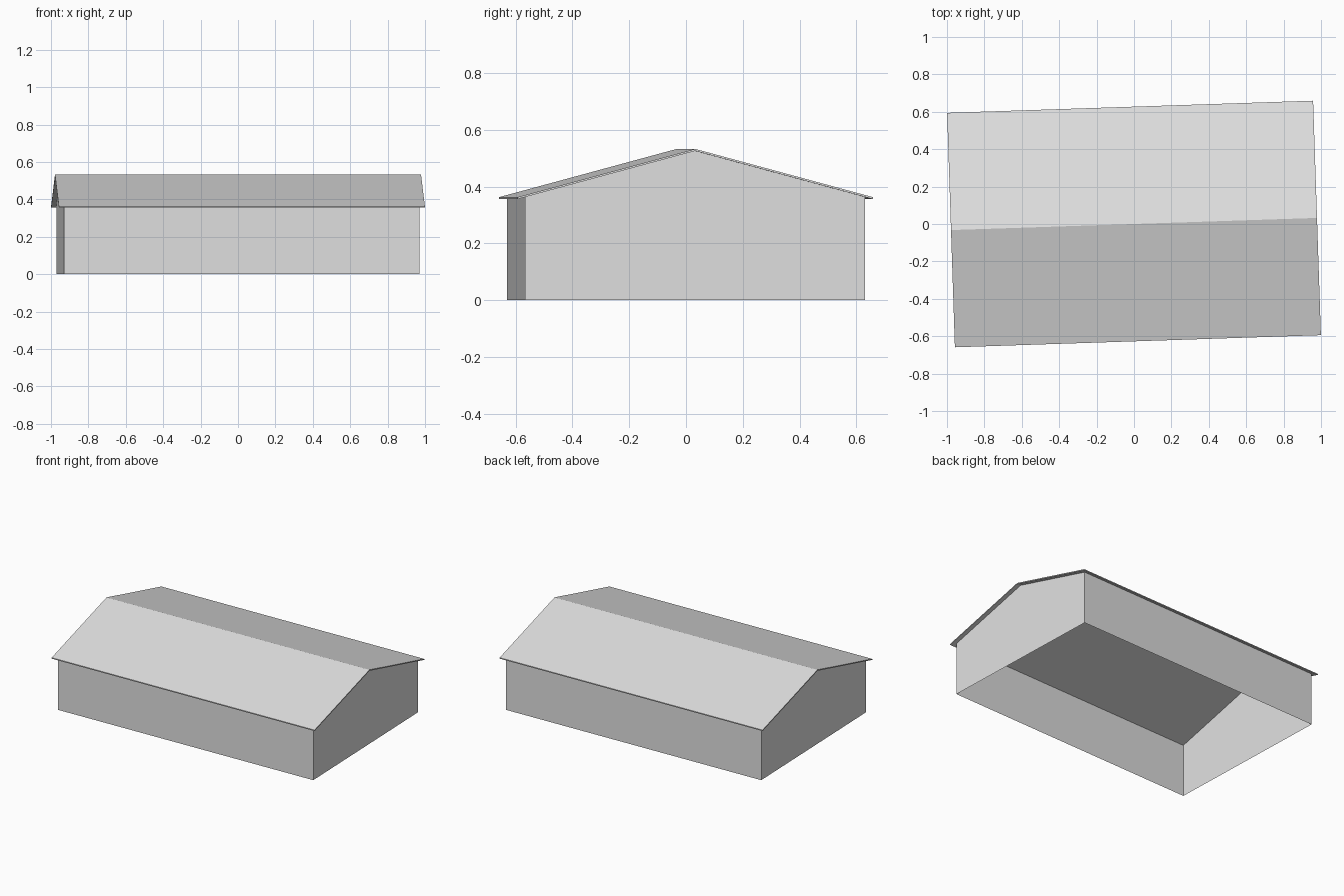
import bpy
import math

ANGLE = math.radians(1.9)       # the building stands slightly turned
RIDGE, EAVE = 0.533, 0.363      # roof heights on the upper surface
ROOF_L, ROOF_D = 0.979, 0.627   # half length and half depth of the roof
WALL_L, WALL_D = 0.951, 0.599   # half length and half depth of the walls
THICK = 0.007                   # roof sheet thickness

cube = bpy.data.objects.get("Cube")
if cube:
    bpy.data.objects.remove(cube, do_unlink=True)

grey = bpy.data.materials.new("plain_grey")
grey.use_nodes = True
colour = (0.74, 0.74, 0.74, 1)
grey.diffuse_color = colour
grey.node_tree.nodes["Principled BSDF"].inputs["Base Color"].default_value = colour


def extrude_profile(name, profile, half_length, capped, skip=()):
    """Sweep a closed (y, z) profile along x, leaving out the sides in skip."""
    n = len(profile)
    verts = [(x, y, z) for x in (-half_length, half_length) for y, z in profile]
    faces = [(i, (i + 1) % n, (i + 1) % n + n, i + n)
             for i in range(n) if i not in skip]
    if capped:
        faces += [tuple(reversed(range(n))), tuple(range(n, 2 * n))]
    mesh = bpy.data.meshes.new(name)
    mesh.from_pydata(verts, [], faces)
    mesh.materials.append(grey)
    obj = bpy.data.objects.new(name, mesh)
    obj.rotation_euler.z = ANGLE
    bpy.context.collection.objects.link(obj)
    return obj


# Walls and gables: an open shell without floor or ceiling
slope = (RIDGE - EAVE) / ROOF_D
wall_top = RIDGE - THICK - slope * WALL_D
extrude_profile("walls",
                [(-WALL_D, 0), (WALL_D, 0), (WALL_D, wall_top),
                 (0, RIDGE - THICK), (-WALL_D, wall_top)],
                WALL_L, True, skip=(0, 2, 3))

# Pitched roof: thin sheet overhanging on all sides
extrude_profile("roof",
                [(-ROOF_D, EAVE - THICK), (0, RIDGE - THICK), (ROOF_D, EAVE - THICK),
                 (ROOF_D, EAVE), (0, RIDGE), (-ROOF_D, EAVE)],
                ROOF_L, True)
